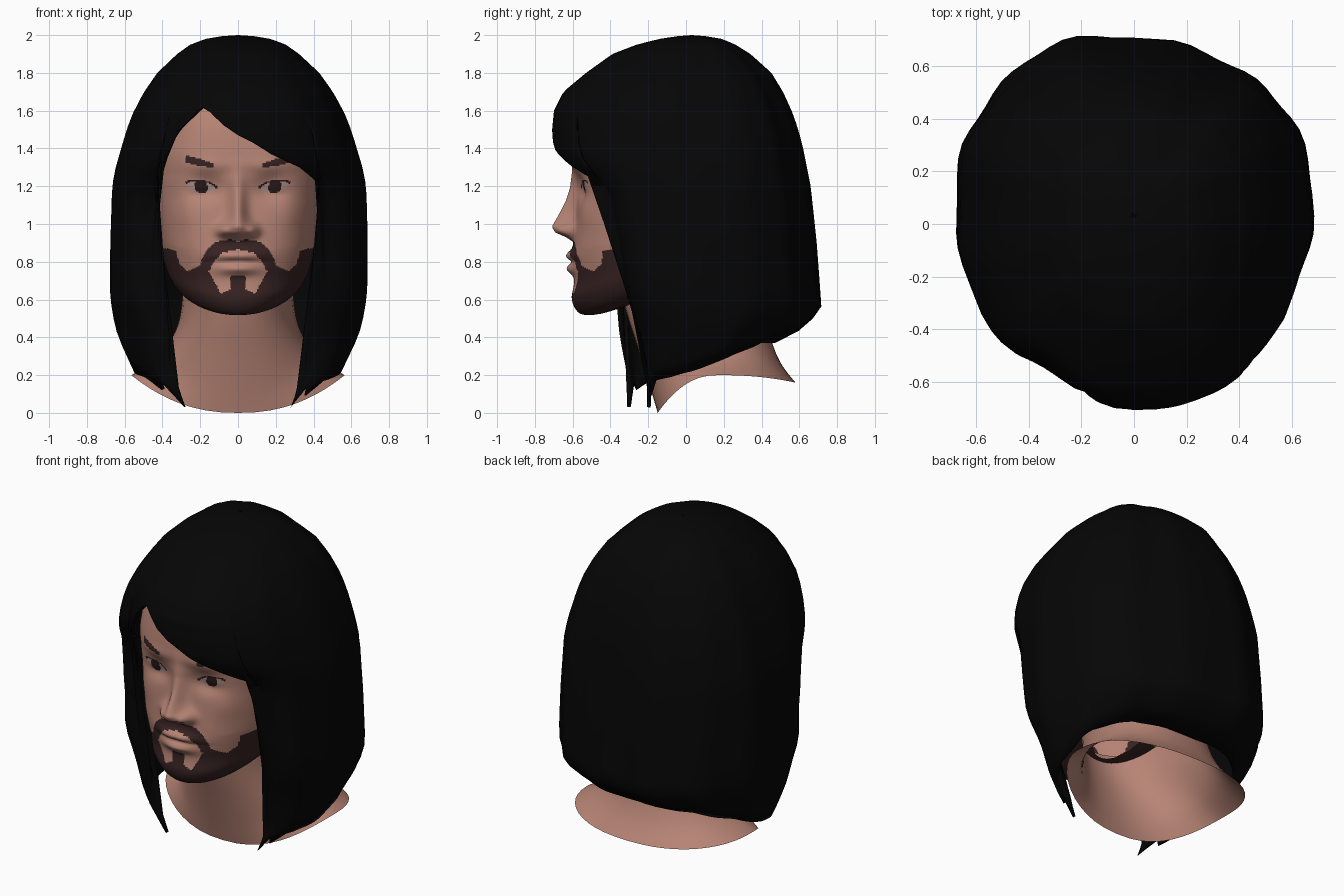
import bpy, bmesh, math
from math import sin, cos, pi, exp, copysign, radians

if "Cube" in bpy.data.objects:
    bpy.data.objects.remove(bpy.data.objects["Cube"])


def material(name, rgb):
    m = bpy.data.materials.new(name)
    m.diffuse_color = (*rgb, 1)
    m.use_nodes = True
    m.node_tree.nodes["Principled BSDF"].inputs["Base Color"].default_value = m.diffuse_color
    return m


SKIN = material("skin", (0.47, 0.23, 0.177))
BEARD = material("dark_brown_beard", (0.038, 0.016, 0.016))
WHITE = material("eye_white", (0.42, 0.27, 0.24))
IRIS = material("dark_iris", (0.022, 0.009, 0.009))
HAIR = material("black_hair", (0.0017, 0.0017, 0.0017))


def lerp(x, table):
    """Piecewise linear lookup; rows are (key, value, value...), keys rising."""
    if x <= table[0][0]:
        return table[0][1:]
    for a, b in zip(table, table[1:]):
        if x <= b[0]:
            t = (x - a[0]) / (b[0] - a[0])
            return tuple(p + (q - p) * t for p, q in zip(a[1:], b[1:]))
    return table[-1][1:]


def spline_rows(rings, step):
    """Catmull-Rom through a list of ring settings."""
    out = []
    for k in range(len(rings) - 1):
        p0, p1, p2, p3 = (rings[min(max(k + d, 0), len(rings) - 1)] for d in (-1, 0, 1, 2))
        n = max(3, int(abs(p2[0] - p1[0]) / step))
        for i in range(n):
            t = i / n
            out.append([0.5 * (2 * b + (c - a) * t + (2 * a - 5 * b + 4 * c - d) * t * t
                               + (3 * b - a - 3 * c + d) * t ** 3)
                        for a, b, c, d in zip(p0, p1, p2, p3)])
    return out + [list(rings[-1])]


def oval(phi, w, yf, yb, ym, p):
    """Point on a squarish oval; phi = 0 is the front, 90 degrees is +x."""
    s, c = sin(phi), cos(phi)
    d = ym - yf if c > 0 else yb - ym
    return w * copysign(abs(s) ** p, s), ym - d * copysign(abs(c) ** p, c)


def bump(x, z, cx, cz, sx, sz):
    return exp(-((x - cx) / sx) ** 2 - ((z - cz) / sz) ** 2)


def skin_grid(name, cols, rows, point, mats, rule=None):
    """Closed tube of quads; rows run upward."""
    bm = bmesh.new()
    vs = [[bm.verts.new(point(c, r)) for c in cols] for r in rows]
    n = len(cols)
    for lo, hi in zip(vs, vs[1:]):
        for i in range(n):
            k = (i + 1) % n
            f = bm.faces.new((lo[i], lo[k], hi[k], hi[i]))
            f.smooth = True
            if rule:
                f.material_index = rule(f.calc_center_median())
    bmesh.ops.remove_doubles(bm, verts=bm.verts, dist=0.00005)
    me = bpy.data.meshes.new(name)
    bm.to_mesh(me)
    bm.free()
    for m in mats:
        me.materials.append(m)
    ob = bpy.data.objects.new(name, me)
    bpy.context.collection.objects.link(ob)
    return ob


# Head: rings of (front z, back z, half width, front y, back y)
HEAD = [(.57, .78, .15, -.30, .20), (.525, .82, .24, -.45, .25), (.52, .86, .305, -.545, .30),
        (.55, .88, .345, -.585, .38), (.61, .91, .375, -.605, .42), (.70, .94, .395, -.592, .45),
        (.86, 1.0, .415, -.60, .48), (1.1, 1.12, .44, -.578, .53), (1.25, 1.25, .452, -.588, .55),
        (1.4, 1.4, .45, -.595, .55), (1.6, 1.6, .40, -.55, .50), (1.75, 1.75, .30, -.42, .40),
        (1.83, 1.83, .18, -.25, .25), (1.86, 1.86, .001, -.041, -.039)]
NOSE = [(.905, 0), (.93, .04), (.955, .10), (.985, .122), (1.05, .092), (1.12, .06),
        (1.2, .03), (1.28, .012), (1.36, 0)]
FACE_P = 0.74
ROUND = [(.52, .97), (.61, .90), (.86, .78), (1.1, FACE_P)]      # chin rounder than the brow


def head_point(phi, r):
    zf, zb, w, yf, yb = r
    x, y = oval(phi, w, yf, yb, -.04, lerp(zf, ROUND)[0])
    z = zf + (zb - zf) * (1 - cos(phi)) / 2
    a = abs(x)
    if cos(phi) > 0.2 and z > .56:
        width = .042 + .03 * bump(0, z, 0, .96, 1, .07)
        d = lerp(z, NOSE)[0] * exp(-(x / width) ** 2)
        d += .04 * bump(a, z, .078, .965, .035, .035)           # nostril wings
        d += .035 * bump(a, z, .025, .833, .10, .028)           # upper lip
        d += .036 * bump(x, z, 0, .762, .10, .030)              # lower lip
        d -= .010 * bump(x, z, 0, .800, .13, .008)              # mouth line
        d -= .045 * bump(a, z, .17, 1.19, .085, .06)            # eye sockets
        d += .022 * bump(a, z, .19, 1.195, .06, .032)           # eyeballs
        d += .012 * bump(a, z, .16, 1.31, .12, .04)             # brow ridge
        d += .012 * bump(a, z, .28, 1.05, .08, .08)             # cheekbones
        y -= d
    return x, y, z


JAW_TOP = [(0, .65), (.03, .66), (.09, .63), (.15, .74), (.19, .79), (.22, .77), (.27, .75),
           (.31, .79), (.33, .86), (.42, .88)]
TACHE_LOW = [(0, .865), (.08, .85), (.13, .80), (.15, .75)]
TACHE_TOP = [(0, .905), (.04, .92), (.12, .905), (.17, .86), (.2, .79)]


def face_paint(c):
    a, z = abs(c.x), c.z
    if c.y > -.1:
        return 0
    # beard, tuft under the lip, moustache
    if z < lerp(a, JAW_TOP)[0] or (a < .04 and z < .725):
        return 1
    if a < .2 and lerp(a, TACHE_LOW)[0] < z < lerp(a, TACHE_TOP)[0]:
        return 1
    # eyebrows, higher at the outer end
    t = (a - .13) / .145
    if 0 < t < 1 and abs(z - 1.308 - .035 * t) < .010 + .010 * min(1, 2 * t):
        return 1
    # eyes with an upper lash line
    dx = a - .195
    dz = z - 1.197 - .15 * dx
    e = (dx / .073) ** 2 + (dz / .030) ** 2
    if e < 1:
        return 3 if dx * dx + dz * dz < .035 ** 2 else 2
    return 3 if e < 1.6 and dz > .006 else 0


front = [math.asin(copysign(abs(i / 65 * .92) ** (1 / FACE_P), i)) for i in range(-65, 66)]
rest = 2 * pi - 2 * front[-1]
head_cols = front + [front[-1] + rest * i / 40 for i in range(1, 40)]
skin_grid("head", head_cols, spline_rows(HEAD, .008), head_point,
          [SKIN, BEARD, WHITE, IRIS], face_paint)

# Neck: rings of (front z, side z, back z, half width, front y, back y)
NECK = [(0, .20, .16, .565, -.15, .58), (.12, .27, .25, .45, -.185, .51), (.3, .36, .36, .37, -.24, .46),
        (.48, .50, .50, .31, -.30, .43), (.62, .68, .70, .29, -.34, .40)]


def neck_point(phi, r):
    zf, zs, zb, w, yf, yb = r
    x, y = oval(phi, w, yf, yb, .17, .88)
    end = zf if cos(phi) > 0 else zb
    return x, y, zs + (end - zs) * cos(phi) ** 2


skin_grid("neck", [2 * pi * i / 48 for i in range(48)], spline_rows(NECK, .04), neck_point, [SKIN])

# Hair: outer shape as (z, half width, front y, back y)
BOB = [(.03, .40, -.32, .30), (.2, .54, -.31, .38), (.37, .62, -.35, .475), (.45, .65, -.38, .63),
       (.55, .67, -.42, .72), (.65, .68, -.45, .712), (.9, .68, -.50, .69), (1.2, .67, -.57, .655),
       (1.3, .65, -.66, .635), (1.4, .62, -.705, .615), (1.5, .59, -.71, .59), (1.6, .55, -.70, .555),
       (1.7, .495, -.65, .51), (1.8, .425, -.53, .45), (1.9, .32, -.39, .34), (1.95, .25, -.26, .26),
       (1.98, .17, -.14, .19), (1.995, .08, -.04, .10), (2.0, .001, .029, .031)]
# Lower edge: angle from the front, height
HEM = [(-180, .37), (-150, .37), (-120, .31), (-90, .22), (-70, .19), (-55, .12), (-50, .17), (-42, .03),
       (-38.5, .13), (-37.5, 1.15), (-35, 1.35), (-28, 1.5), (-17, 1.62), (-12, 1.59), (0, 1.47), (13, 1.37),
       (26, 1.30), (36, 1.21), (37.5, 1.13), (38.5, .13), (42, .03), (46, .13), (50, .09), (58, .17), (75, .19),
       (90, .22), (120, .31), (150, .37), (180, .37)]
CAP = 1.66     # rows are level above this height


def hair_point(deg, t):
    if t < .5:
        z = 2 - (2 - CAP) * (2 * t) ** 1.8
    else:
        z = CAP + (lerp(deg, HEM)[0] - CAP) * (2 * t - 1)
    w, yf, yb = lerp(z, BOB)
    phi = radians(deg)
    wave = 1 + .010 * sin(13 * phi + 1) + .008 * sin(7 * phi + 2.5 * z)   # soft locks
    x, y = oval(phi, w * wave, yf, yb * wave, .03, .85)
    if cos(phi) > 0:
        x *= 1 - .24 * bump(0, z, 0, .43, 1, .15) * cos(phi) ** 2           # locks close in under the jaw
        y += .045 * bump(abs(deg), 0, 37, 0, 10, 1) * min(1, max(0, (1.35 - z) / .2))   # edge curls to the face
        if z > 1:
            y += .07 * bump(deg, 0, -30, 0, 15, 1) * min(1, (2 - z) * 2)    # parting side lies flatter
        elif x < 0:
            y -= .14 * cos(phi) * min(1, max(0, (.8 - z) / .4))             # left lock hangs further forward
    else:
        y *= 1 - .06 * bump(deg, 0, 150, 0, 20, 1) + .015 * bump(deg, 0, -163, 0, 14, 1)
    return x, y, z


hair_cols = sorted({float(d) for d in range(-180, 180, 5)} | {float(h[0]) for h in HEM if h[0] < 180})
hair = skin_grid("hair", hair_cols, [1 - j / 40 for j in range(41)], hair_point, [HAIR])
shell = hair.modifiers.new("thickness", 'SOLIDIFY')
shell.thickness = .02
shell.offset = -1
